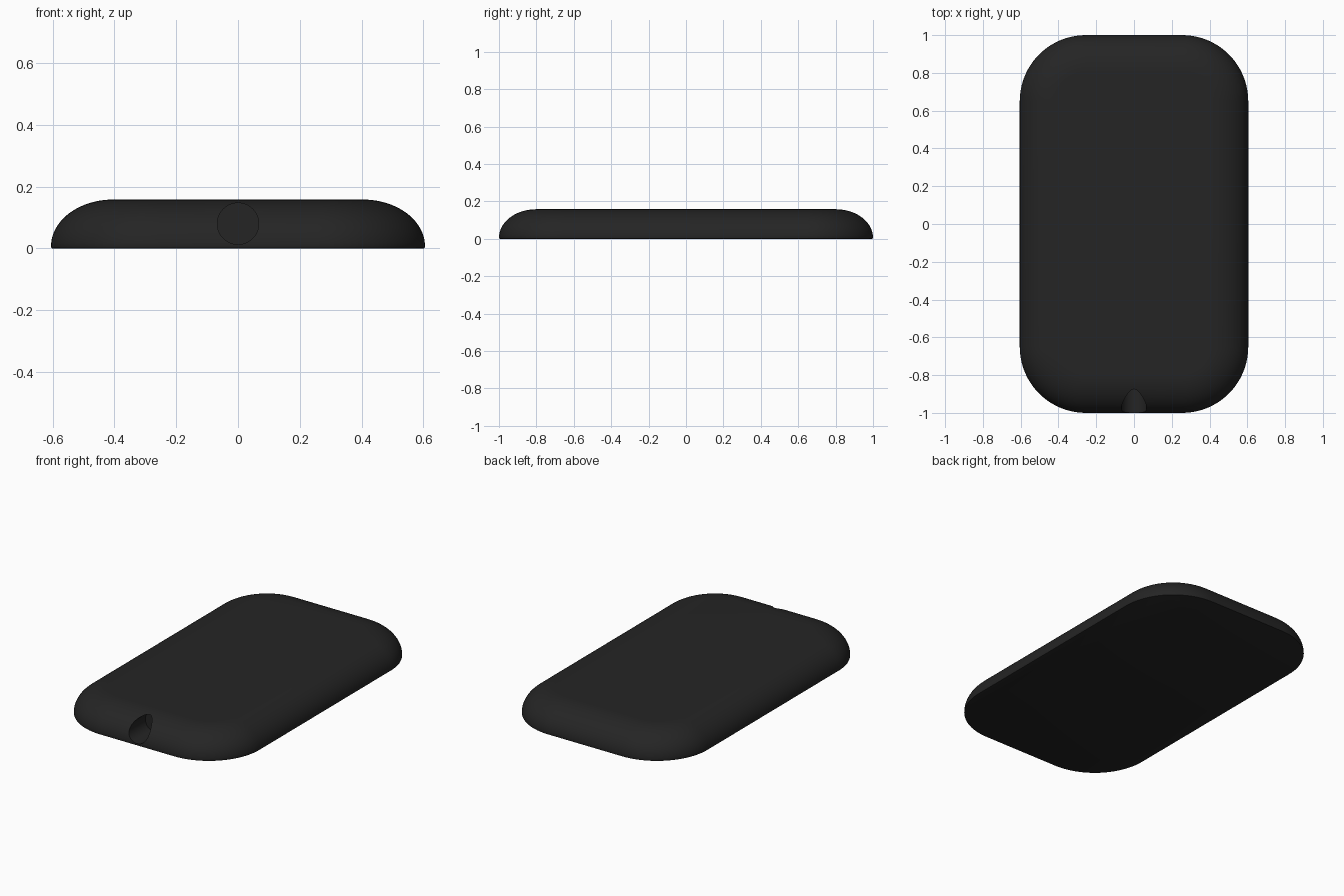
import bpy, bmesh
from math import sin, cos, pi

if "Cube" in bpy.data.objects:
    bpy.data.objects.remove(bpy.data.objects["Cube"])

HX, HY, H = 0.605, 1.0, 0.158      # half width, half length, height
CORNER, EDGE, BASE = 0.35, 0.20, 0.006
SEG, STEPS = 20, 20


def outline(inset, z):
    """Rounded rectangle ring, shrunk evenly by inset."""
    r, pts = CORNER - inset, []
    for q, (sx, sy) in enumerate([(1, 1), (-1, 1), (-1, -1), (1, -1)]):
        for i in range(SEG + 1):
            a = (q + i / SEG) * pi / 2
            pts.append((sx * (HX - CORNER) + r * cos(a),
                        sy * (HY - CORNER) + r * sin(a), z))
    return pts


# Soft-edged slab: small lip at the base, wide rounded edge on top
profile = [(0.005, 0), (0.0015, 0.0015)]
for i in range(STEPS + 1):
    a = i / STEPS * pi / 2
    profile.append((EDGE * (1 - cos(a)), BASE + (H - BASE) * sin(a)))

bm = bmesh.new()
rings = [[bm.verts.new(p) for p in outline(d, z)] for d, z in profile]
n = len(rings[0])
for lo, hi in zip(rings, rings[1:]):
    for i in range(n):
        j = (i + 1) % n
        bm.faces.new((lo[i], lo[j], hi[j], hi[i]))
bm.faces.new(rings[0][::-1])
bm.faces.new(rings[-1])
bmesh.ops.recalc_face_normals(bm, faces=bm.faces)
mesh = bpy.data.meshes.new("body")
bm.to_mesh(mesh)
bm.free()
body = bpy.data.objects.new("body", mesh)
bpy.context.collection.objects.link(body)

mat = bpy.data.materials.new("black_plastic")
mat.diffuse_color = (0.018, 0.018, 0.018, 1)
mat.use_nodes = True
mat.node_tree.nodes["Principled BSDF"].inputs["Base Color"].default_value = mat.diffuse_color
mesh.materials.append(mat)

# Round cable socket bored into the front edge
bpy.ops.mesh.primitive_cylinder_add(vertices=48, radius=0.067, depth=0.4,
                                    location=(0, -1.02, 0.08),
                                    rotation=(pi / 2, 0, 0))
cutter = bpy.context.object
cutter.name = "socket_cutter"
cutter.data.materials.append(mat)
cutter.hide_render = True

cut = body.modifiers.new("socket", 'BOOLEAN')
cut.operation = 'DIFFERENCE'
cut.solver = 'EXACT'
cut.object = cutter
bpy.ops.object.select_all(action='DESELECT')
body.select_set(True)
bpy.context.view_layer.objects.active = body
bpy.ops.object.modifier_apply(modifier=cut.name)
bpy.data.objects.remove(cutter)
bpy.ops.object.shade_smooth_by_angle(angle=pi / 6)
